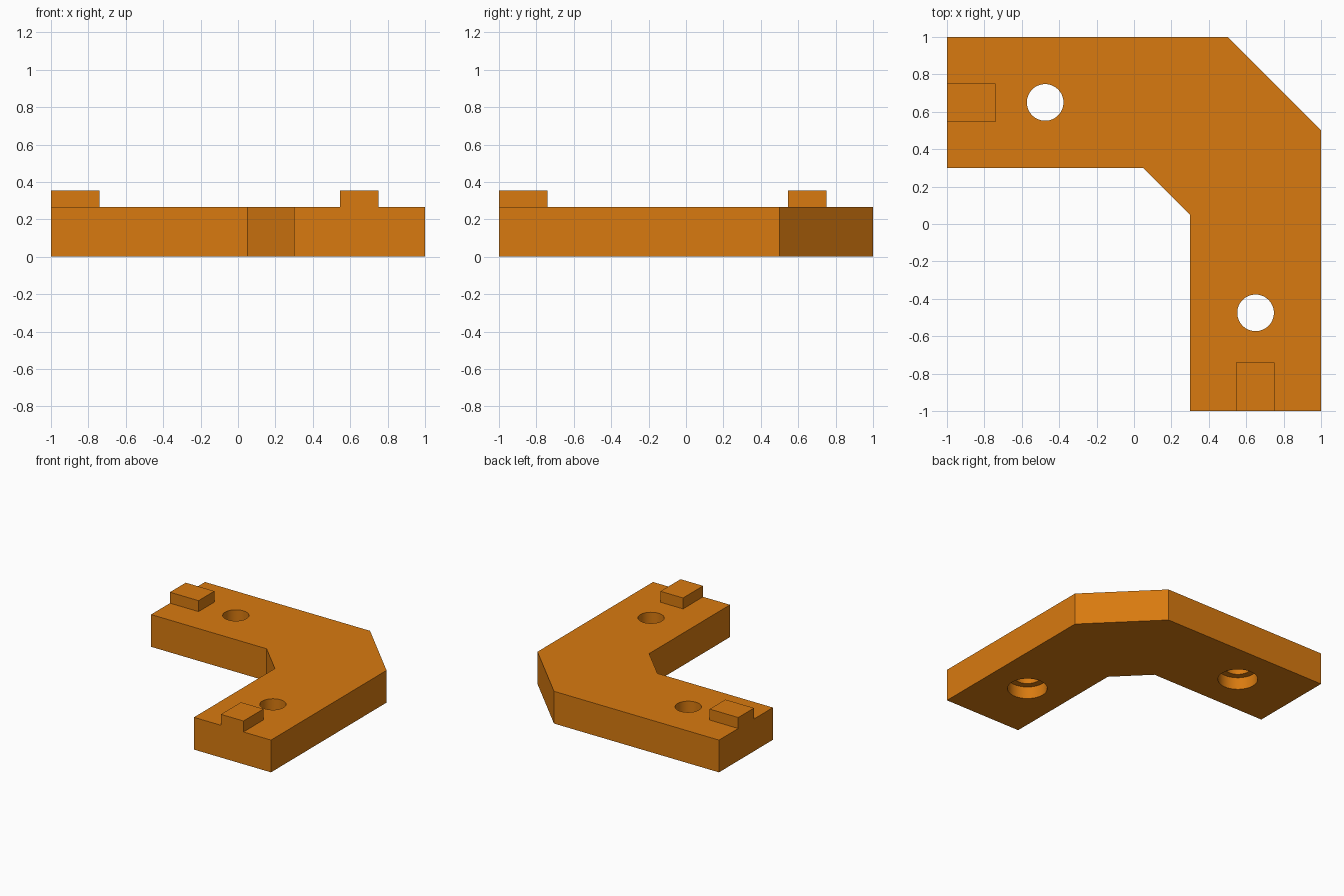
import bpy, bmesh, math

if "Cube" in bpy.data.objects:
    bpy.data.objects.remove(bpy.data.objects["Cube"])

THICK, TOP = 0.265, 0.355
HOLE_R, BORE_R, BORE_DEPTH = 0.098, 0.15, 0.10

orange = bpy.data.materials.new("orange")
orange.diffuse_color = (0.69, 0.195, 0.005, 1)
orange.use_nodes = True
orange.node_tree.nodes["Principled BSDF"].inputs["Base Color"].default_value = orange.diffuse_color


def prism(name, outline, z0, z1):
    """Extrude a flat outline from z0 to z1."""
    bm = bmesh.new()
    face = bm.faces.new([bm.verts.new((x, y, z0)) for x, y in outline])
    ext = bmesh.ops.extrude_face_region(bm, geom=[face])
    verts = [v for v in ext["geom"] if isinstance(v, bmesh.types.BMVert)]
    bmesh.ops.translate(bm, verts=verts, vec=(0, 0, z1 - z0))
    bmesh.ops.recalc_face_normals(bm, faces=bm.faces)
    mesh = bpy.data.meshes.new(name)
    bm.to_mesh(mesh)
    bm.free()
    mesh.materials.append(orange)
    obj = bpy.data.objects.new(name, mesh)
    bpy.context.collection.objects.link(obj)
    return obj


def circle(x, y, r, n=48):
    return [(x + r * math.cos(2 * math.pi * i / n),
             y + r * math.sin(2 * math.pi * i / n)) for i in range(n)]


def cut(target, cutter):
    """Subtract the cutter, apply, and remove it."""
    mod = target.modifiers.new("cut", 'BOOLEAN')
    mod.operation, mod.solver, mod.object = 'DIFFERENCE', 'EXACT', cutter
    bpy.context.view_layer.objects.active = target
    bpy.ops.object.modifier_apply(modifier=mod.name)
    bpy.data.objects.remove(cutter)


# L-shaped plate, symmetric about the x = y diagonal
half = [(-1, 0.3), (-1, 1), (0.5, 1)]
bracket = prism("corner_bracket",
                half + [(y, x) for x, y in reversed(half)] + [(0.3, 0.05), (0.05, 0.3)],
                0, THICK)

# Screw holes, counterbored from below
for x, y in ((-0.475, 0.65), (0.65, -0.475)):
    cut(bracket, prism("hole_cutter", circle(x, y, HOLE_R), -0.1, THICK + 0.1))
    cut(bracket, prism("bore_cutter", circle(x, y, BORE_R), -0.1, BORE_DEPTH))

# Raised locating tabs flush with the arm ends
tab = [(-1, 0.545), (-0.74, 0.545), (-0.74, 0.75), (-1, 0.75)]
prism("left_tab", tab, THICK, TOP)
prism("front_tab", [(y, x) for x, y in tab], THICK, TOP)

# Smooth the hole walls, keep all other edges sharp
bpy.ops.object.select_all(action='DESELECT')
bracket.select_set(True)
bpy.context.view_layer.objects.active = bracket
bpy.ops.object.shade_smooth_by_angle(angle=math.radians(30))
